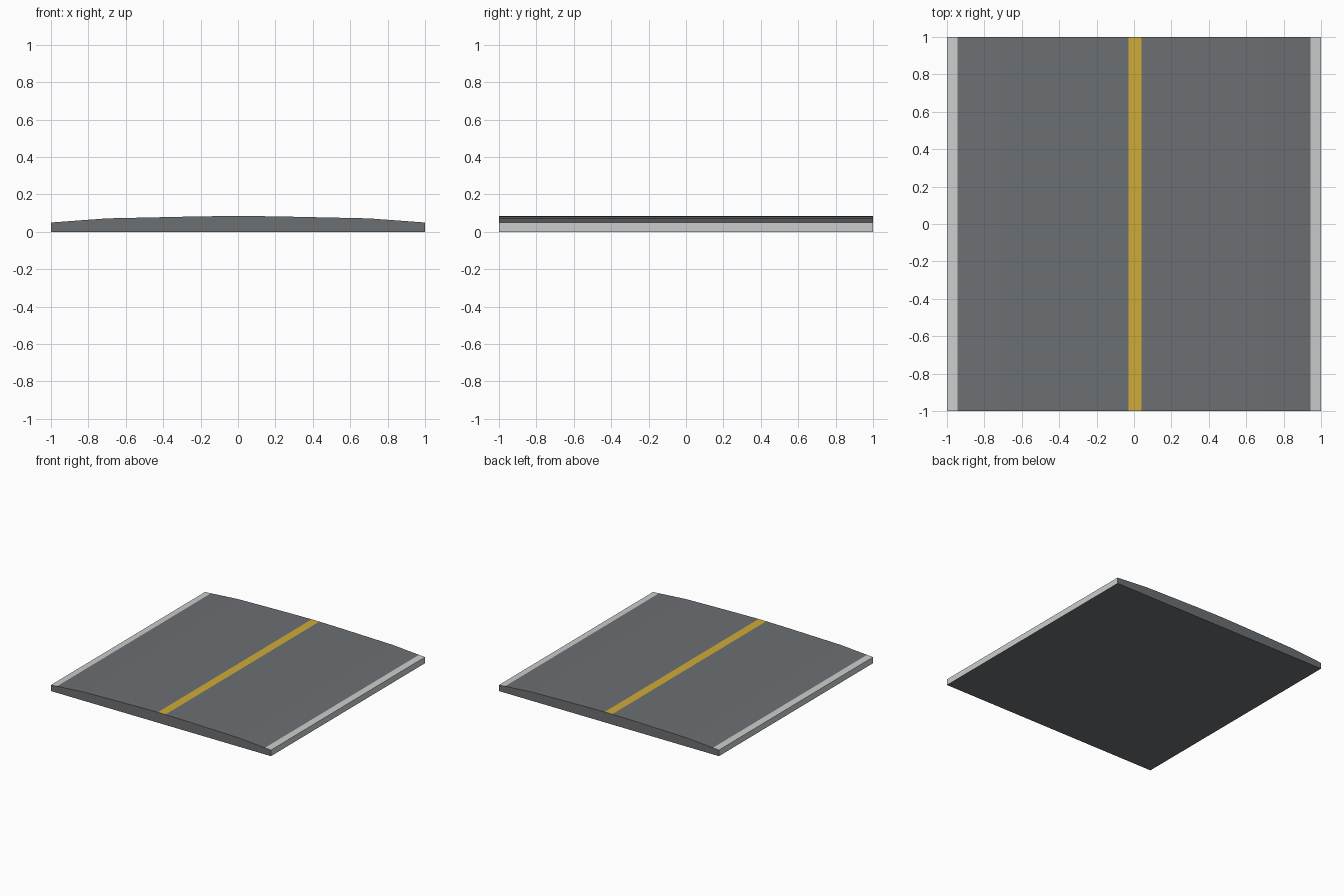
import bpy, bmesh

if "Cube" in bpy.data.objects:
    bpy.data.objects.remove(bpy.data.objects["Cube"])

def material(name, rgb):
    m = bpy.data.materials.new(name)
    m.diffuse_color = (*rgb, 1)
    m.use_nodes = True
    m.node_tree.nodes["Principled BSDF"].inputs["Base Color"].default_value = m.diffuse_color
    return m

mats = [material("asphalt grey", (0.15, 0.16, 0.17)),
        material("edge white", (0.60, 0.61, 0.61)),
        material("centre yellow", (0.62, 0.41, 0.04))]

# Cambered cross-section, cut where the painted lines begin and end
crown = [(-1, .05), (-.945, .054), (-.7, .072), (-.24, .082), (-.03, .085),
         (.04, .085), (.24, .082), (.7, .072), (.945, .054), (1, .05)]
profile = [(-1, 0)] + crown + [(1, 0)]

bm = bmesh.new()
front = bm.faces.new([bm.verts.new((x, -1, z)) for x, z in reversed(profile)])
ret = bmesh.ops.extrude_face_region(bm, geom=[front], use_keep_orig=True)
bmesh.ops.translate(bm, vec=(0, 2, 0),
                    verts=[v for v in ret["geom"] if isinstance(v, bmesh.types.BMVert)])
bmesh.ops.recalc_face_normals(bm, faces=bm.faces)

# Painted strips chosen by position; end and bottom faces stay asphalt
for f in bm.faces:
    x = f.calc_center_median().x
    if abs(x) > .95:
        f.material_index = 1
    elif f.normal.z > .5 and abs(x) < .03:
        f.material_index = 2

mesh = bpy.data.meshes.new("road_tile")
bm.to_mesh(mesh)
bm.free()
for m in mats:
    mesh.materials.append(m)
road = bpy.data.objects.new("road_tile", mesh)
bpy.context.collection.objects.link(road)
